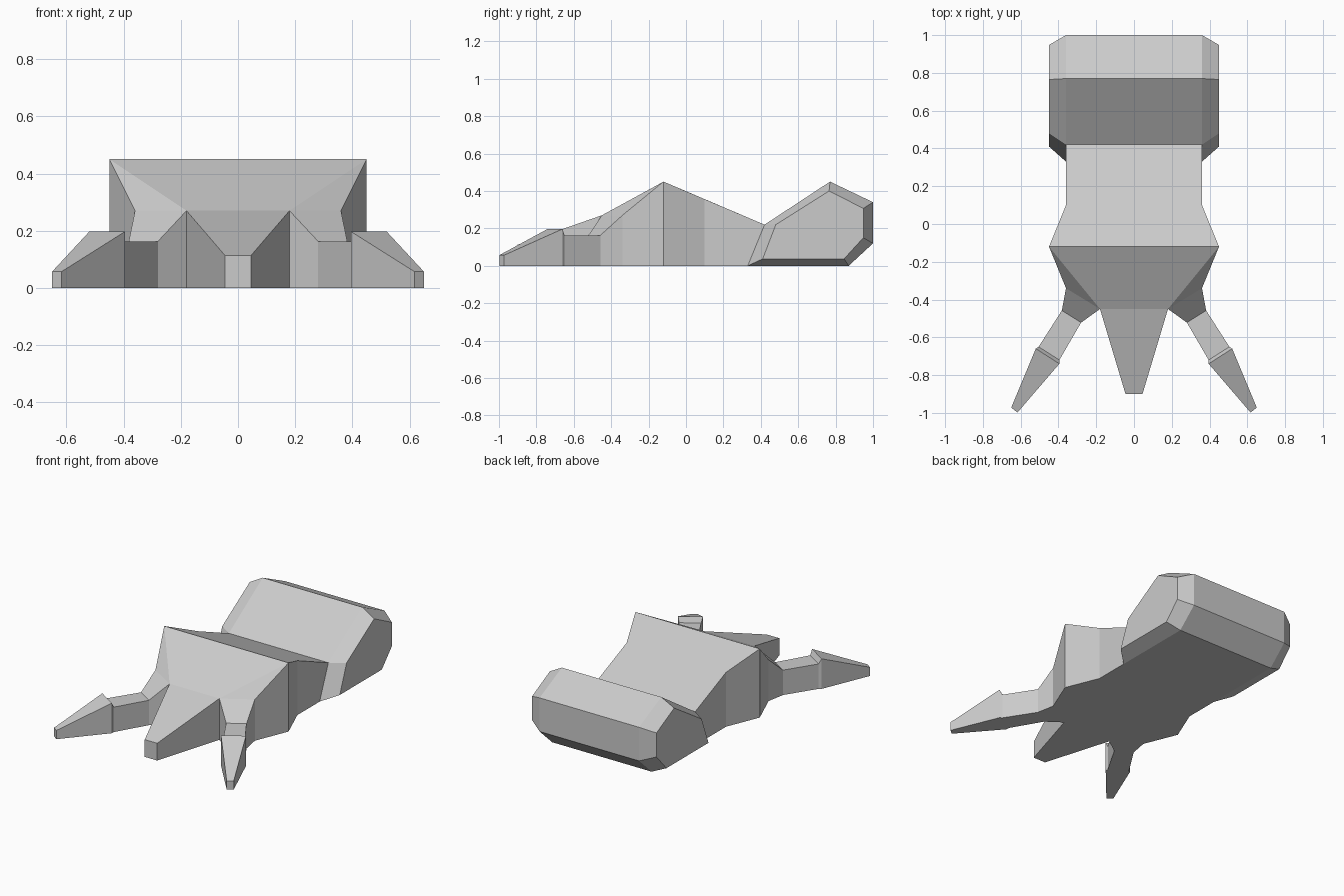
import bpy

if "Cube" in bpy.data.objects:
    bpy.data.objects.remove(bpy.data.objects["Cube"])


def make(name, verts, faces, mirror=True):
    me = bpy.data.meshes.new(name)
    me.from_pydata(verts, [], faces)
    me.update()
    ob = bpy.data.objects.new(name, me)
    bpy.context.collection.objects.link(ob)
    if mirror:
        ob.modifiers.new("mirror", 'MIRROR')
    return ob


def slab(name, top, faces, walls, base_y={}):
    """Sloped top faces, vertical walls along the given chains, flat sole at z = 0.
    Joints to neighbouring parts stay open so no faces are buried inside."""
    n = len(top)
    base = [(x, base_y.get(y, y), 0) for x, y, z in top]
    out = list(faces) + [tuple(i + n for i in reversed(f)) for f in faces]
    for chain in walls:
        out += [(a + n, b + n, b, a) for a, b in zip(chain, chain[1:])]
    return make(name, top + base, out)


# Shared joint points
inner, outer = (.18, -.45, .27), (.36, -.34, .27)
claw_in, claw_out = (.395, -.74, .197), (.52, -.66, .197)

# Main foot wedge; its sole ends where the heel starts
slab("foot_body",
     [(0, -.45, .27), inner, outer, (.45, -.12, .45), (.36, .10, .356),
      (.36, .42, .22), (0, .42, .22), (0, -.12, .45)],
     [(7, 3, 4, 5, 6), (0, 1, 3, 7), (1, 2, 3)],
     [(2, 3, 4, 5)], {.42: .33})

# Middle toe
slab("middle_toe",
     [(0, -.45, .27), (0, -.90, .113), (.045, -.90, .113), inner],
     [(0, 1, 2, 3)], [(1, 2, 3)])

# Side toes with the raised knuckle at the claw
slab("side_toes",
     [inner, (.28, -.522, .163), (.382, -.458, .163), outer,
      (.395, -.72, .163), (.505, -.65, .163), claw_in, claw_out],
     [(0, 1, 2, 3), (1, 4, 5, 2), (4, 6, 7, 5)],
     [(0, 1, 4, 6), (7, 5, 2, 3)])

# Claws
slab("side_claws",
     [claw_in, (.617, -.998, .057), (.65, -.972, .057), claw_out],
     [(0, 1, 2, 3)], [(0, 1, 2, 3)])

# Heel block: one profile across the width, shrunk at the chamfered ends
full = [(.33, 0), (.42, .22), (.77, .45), (1, .34), (1, .12), (.87, 0)]
small = [(.41, .037), (.48, .22), (.765, .40), (.948, .307), (.948, .15), (.845, .037)]
rings = [(-.45, small), (-.36, full), (.36, full), (.45, small)]
verts = [(x, y, z) for x, ring in rings for y, z in ring]
faces = [tuple(range(6)), tuple(range(23, 17, -1))]
for r in range(3):
    for i in range(6):
        if (r, i) == (1, 0):
            continue  # open where the foot body joins
        j = (i + 1) % 6
        faces.append((r * 6 + i, r * 6 + 6 + i, r * 6 + 6 + j, r * 6 + j))
heel = make("heel", verts, faces, mirror=False)

# The end cap of the heel must face outward
if heel.data.polygons[0].normal.x > 0:
    heel.data.flip_normals()
